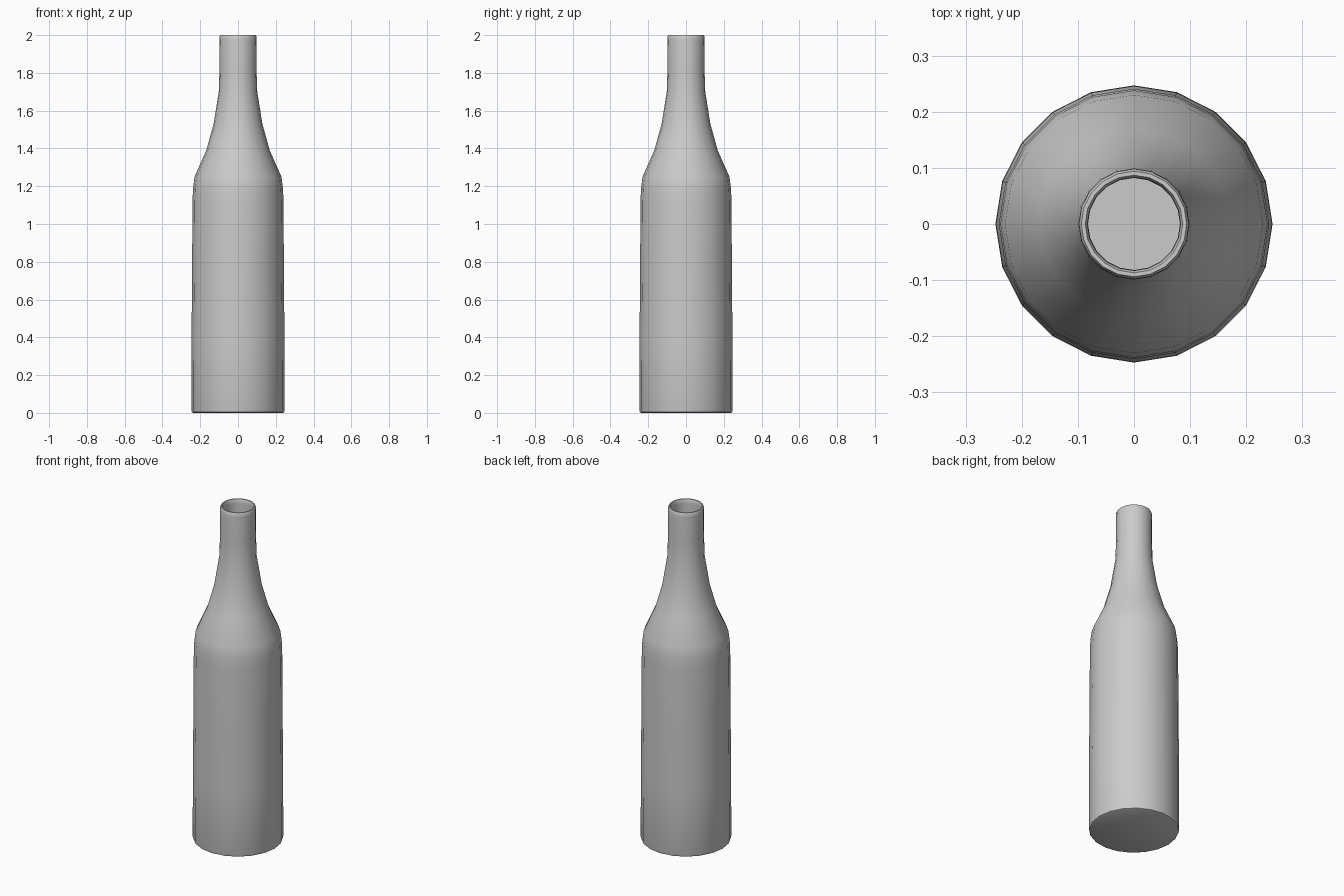
import bpy, bmesh, math

if "Cube" in bpy.data.objects:
    bpy.data.objects.remove(bpy.data.objects["Cube"])

SIDES = 20
WALL = 0.016

# outer profile (radius, height), bottom to rim
outer = [(0.236, 0.0), (0.244, 0.004), (0.247, 0.015), (0.246, 0.4),
         (0.243, 0.75), (0.241, 1.12), (0.238, 1.19), (0.230, 1.25), (0.168, 1.39),
         (0.129, 1.53), (0.102, 1.70), (0.098, 1.82), (0.099, 1.975),
         (0.098, 1.992), (0.094, 2.0)]
# inner wall follows the outer one, from the mouth down to the floor
inner = [(0.087, 2.0), (0.083, 1.992)]
inner += [(r - WALL, z) for r, z in reversed(outer[3:13])]
inner += [(0.231, 0.02)]

# bottle: profile revolved around z
bm = bmesh.new()
rings = []
for r, z in outer + inner:
    rings.append([bm.verts.new((r * math.cos(a), r * math.sin(a), z))
                  for a in (2 * math.pi * i / SIDES for i in range(SIDES))])
for low, high in zip(rings, rings[1:]):
    for i in range(SIDES):
        j = (i + 1) % SIDES
        bm.faces.new((low[i], low[j], high[j], high[i]))
bm.faces.new(rings[0][::-1])   # base
bm.faces.new(rings[-1])        # inside floor
bmesh.ops.recalc_face_normals(bm, faces=bm.faces)

mesh = bpy.data.meshes.new("bottle")
bm.to_mesh(mesh)
bm.free()
bottle = bpy.data.objects.new("bottle", mesh)
bpy.context.collection.objects.link(bottle)

bpy.context.view_layer.objects.active = bottle
bottle.select_set(True)
bpy.ops.object.shade_smooth_by_angle(angle=math.radians(40))
